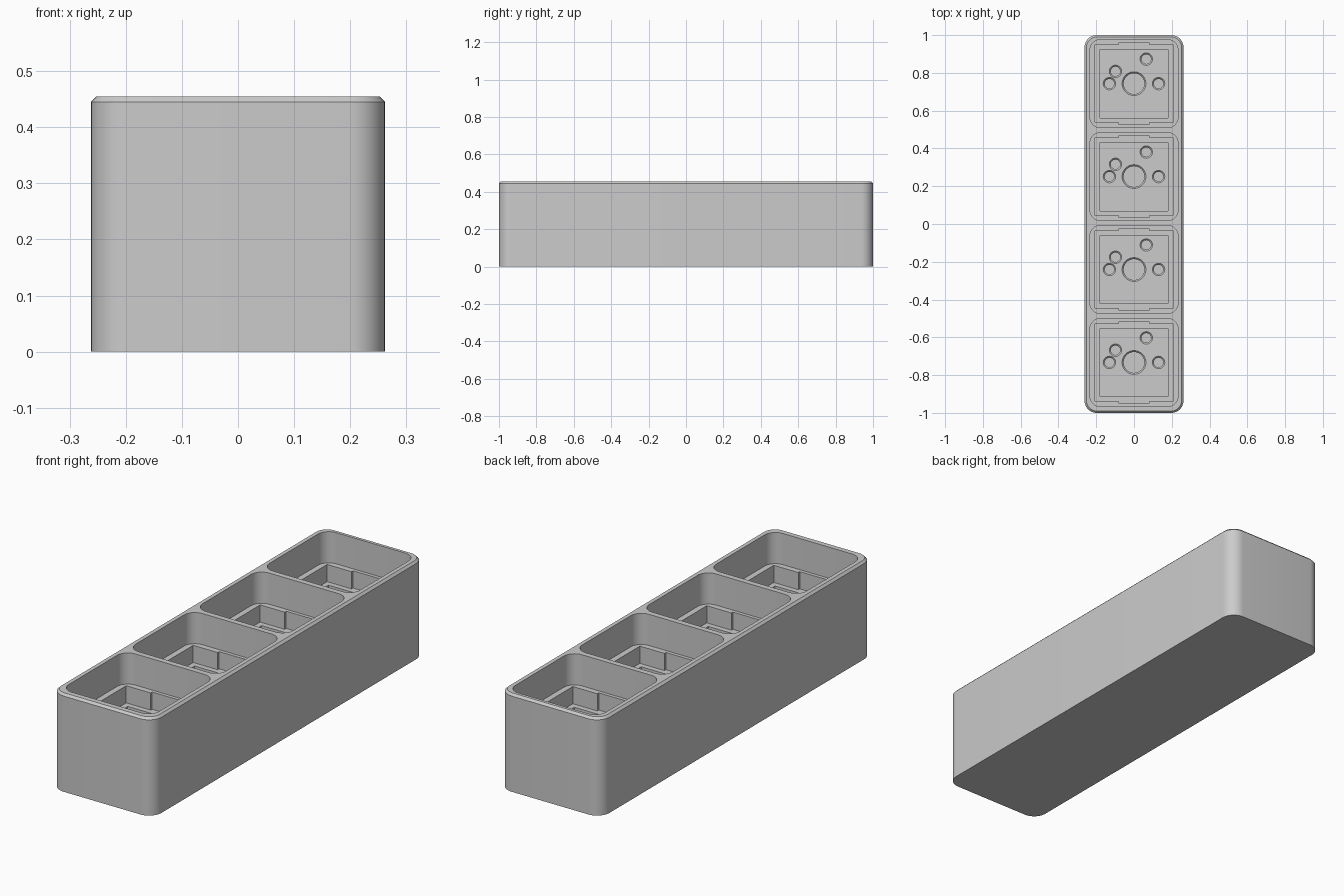
import bpy, bmesh
from math import sin, cos, pi

if "Cube" in bpy.data.objects:
    bpy.data.objects.remove(bpy.data.objects["Cube"])

CELLS = [0.005 + 0.492 * k for k in (-1.5, -0.5, 0.5, 1.5)]


def rounded(hx, hy, r, n=10):
    """Outline of a rounded rectangle, counter-clockwise."""
    pts = []
    for q, (sx, sy) in enumerate([(1, 1), (-1, 1), (-1, -1), (1, -1)]):
        for i in range(n + 1):
            a = (q + i / n) * pi / 2
            pts.append((sx * (hx - r) + r * cos(a), sy * (hy - r) + r * sin(a)))
    return pts


def circle(r, n=40):
    return [(r * cos(2 * pi * i / n), r * sin(2 * pi * i / n)) for i in range(n)]


def loft(bm, layers, cx=0, cy=0):
    """Closed solid through stacked outlines, listed bottom to top."""
    rings = [[bm.verts.new((x + cx, y + cy, z)) for x, y in pts] for pts, z in layers]
    for lo, hi in zip(rings, rings[1:]):
        for i in range(len(lo)):
            j = (i + 1) % len(lo)
            bm.faces.new((lo[i], lo[j], hi[j], hi[i]))
    bm.faces.new(rings[0][::-1])
    bm.faces.new(rings[-1])


def make(name, bm):
    me = bpy.data.meshes.new(name)
    bm.to_mesh(me)
    bm.free()
    ob = bpy.data.objects.new(name, me)
    bpy.context.collection.objects.link(ob)
    return ob


# Solid housing with a chamfered top rim
bm = bmesh.new()
loft(bm, [(rounded(0.262, 1.0, 0.065), 0),
          (rounded(0.262, 1.0, 0.065), 0.445),
          (rounded(0.252, 0.99, 0.055), 0.455)])
housing = make("housing", bm)
bpy.context.view_layer.objects.active = housing
housing.select_set(True)


def cut(name, layers, spots=((0, 0),)):
    """Carve the same shape out of every cell."""
    bm = bmesh.new()
    for cy in CELLS:
        for x, y in spots:
            loft(bm, layers, x, cy + y)
    tool = make(name, bm)
    tool.hide_render = True
    mod = housing.modifiers.new(name, 'BOOLEAN')
    mod.operation = 'DIFFERENCE'
    mod.solver = 'EXACT'
    mod.object = tool
    bpy.ops.object.modifier_apply(modifier=mod.name)
    bpy.data.objects.remove(tool)


# Wide rounded pocket, notched recess, then the square well
pocket = rounded(0.233, 0.233, 0.055)
cut("pocket_cutter", [(pocket, 0.31), (pocket, 0.6)])

s, t, w = 0.206, 0.217, 0.08
recess = [(s, -s), (s, s), (w, s), (w, t), (-w, t), (-w, s),
          (-s, s), (-s, -s), (-w, -s), (-w, -t), (w, -t), (w, -s)]
cut("recess_cutter", [(recess, 0.23), (recess, 0.5)])

h = 0.181
well = [(-h, -h), (h, -h), (h, h), (-h, h)]
cut("well_cutter", [(well, 0.18), (well, 0.4)])


# Blind holes with chamfered mouths in the well floor
def hole(r, lip):
    return [(circle(r), 0.08), (circle(r), 0.18 - lip),
            (circle(r + lip), 0.18), (circle(r + lip), 0.21)]


cut("centre_hole_cutter", hole(0.055, 0.008))
cut("pin_hole_cutter", hole(0.025, 0.008),
    [(-0.13, 0), (0.13, 0), (-0.098, 0.065), (0.065, 0.13)])

bpy.ops.object.shade_smooth_by_angle(angle=pi / 6)
